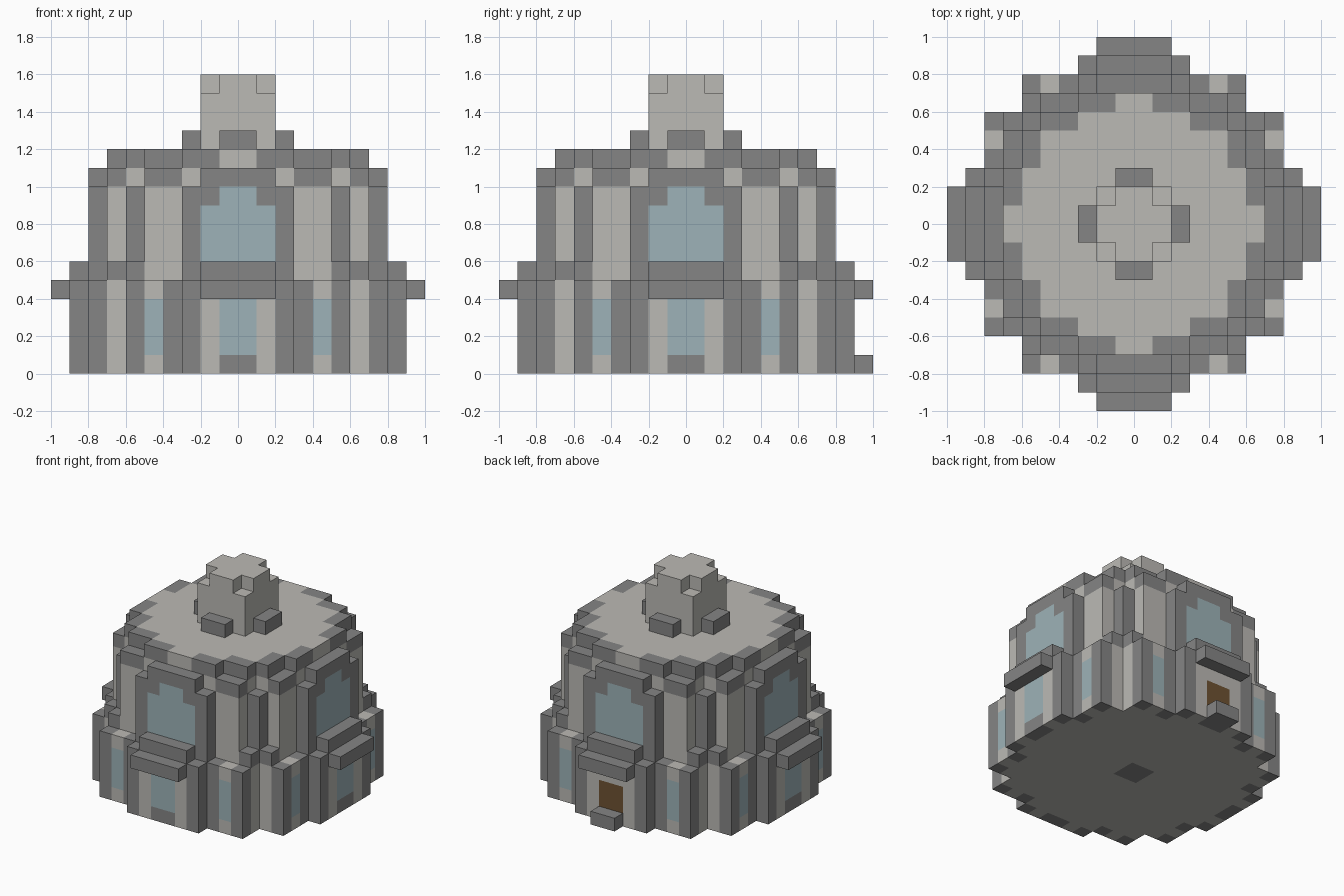
import bpy
import bmesh
from mathutils import Matrix, Vector
from math import pi

cube = bpy.data.objects.get("Cube")
if cube:
    bpy.data.objects.remove(cube, do_unlink=True)

UNIT = 0.1
ALL = (0, 1, 2, 3)      # front, +x side, back, -x side
BACK = (2,)
NOT_BACK = (0, 1, 3)


def material(name, rgb):
    m = bpy.data.materials.new(name)
    m.use_nodes = True
    color = (*rgb, 1)
    m.diffuse_color = color
    m.node_tree.nodes["Principled BSDF"].inputs["Base Color"].default_value = color
    return m


pale = material("pale_stone", (0.50, 0.49, 0.46))
grey = material("grey_stone", (0.235, 0.235, 0.235))
glass = material("blue_glass", (0.34, 0.45, 0.48))
wood = material("brown_wood", (0.155, 0.085, 0.032))


def part(name, mat, *blocks, sides=ALL, mirror=False):
    """Blocks are (across from, to, outward from, to, height from, to) on one side."""
    bm = bmesh.new()
    for a0, a1, d0, d1, z0, z1 in blocks:
        spans = [(a0, a1), (-a1, -a0)] if mirror else [(a0, a1)]
        for s0, s1 in spans:
            size = Vector((s1 - s0, d1 - d0, z1 - z0)) * UNIT
            mid = Vector((s0 + s1, -d0 - d1, z0 + z1)) * UNIT / 2
            for k in sides:
                place = (Matrix.Rotation(k * pi / 2, 4, 'Z') @ Matrix.Translation(mid)
                         @ Matrix.Diagonal((*size, 1)))
                bmesh.ops.create_cube(bm, size=1, matrix=place)
    mesh = bpy.data.meshes.new(name)
    bm.to_mesh(mesh)
    bm.free()
    mesh.materials.append(mat)
    obj = bpy.data.objects.new(name, mesh)
    bpy.context.collection.objects.link(obj)
    return obj


# Lower storey: body laid pinwheel fashion round a central stone
part("lower_body", pale, (-1, 6, 1, 6, 0, 5), (-6, 6, 6, 7, 0, 5), (-3, 3, 7, 8, 0, 5))
part("centre_stone", grey, (-1, 1, -1, 1, 0, 5), sides=(0,))
part("lower_posts", grey, (2, 3, 8, 9, 0, 5), (3, 4, 7, 8, 0, 5), (5, 6, 7, 8, 0, 5), mirror=True)
part("lower_window_surround", pale, (4, 5, 7, 8, 0, 1), (4, 5, 7, 8, 4, 5), mirror=True)
part("lower_side_windows", glass, (4, 5, 7, 8, 1, 4), mirror=True)
part("corner_coping", grey, (5, 6, 6, 7, 5, 6), mirror=True)

# Lower bays with windows, and the door at the back
part("bay_wall", pale, (1, 2, 8, 9, 0, 4), mirror=True)
part("bay_sill", grey, (-1, 1, 8, 9, 0, 1), sides=NOT_BACK)
part("bay_window", glass, (-1, 1, 8, 9, 1, 4), sides=NOT_BACK)
part("door_step", grey, (-1, 1, 8, 10, 0, 1), sides=BACK)
part("door", wood, (-1, 1, 8, 9, 1, 3), sides=BACK)
part("door_lintel", pale, (-1, 1, 8, 9, 3, 4), sides=BACK)
part("bay_band", grey, (-2, 2, 8, 9, 4, 6))
part("bay_ledge", grey, (-2, 2, 9, 10, 4, 5))

# Upper storey
part("upper_body", pale, (-5, 5, -5, 5, 5, 12), sides=(0,))
part("upper_walls", pale, (-5, 5, 5, 6, 5, 11), (-5, 5, 6, 7, 5, 10), (-3, 3, 6, 7, 10, 11))
part("corner_pillars", grey, (5, 6, 5, 6, 5, 10))
part("wall_cornice", grey, (3, 5, 6, 7, 10, 11), mirror=True)

# Upper bays with arched windows
part("upper_bay_posts", grey, (2, 3, 7, 8, 5, 10), (1, 2, 7, 8, 9, 10), mirror=True)
part("upper_bay_head", grey, (-2, 2, 7, 8, 10, 11))
part("arched_window", glass, (-2, 2, 7, 8, 5, 9), (-1, 1, 7, 8, 9, 10))

# Roof and its stepped rim
part("roof", pale, (-3, 3, 5, 6, 11, 12), (-1, 1, 6, 7, 11, 12))
part("roof_rim", grey, (1, 3, 6, 7, 11, 12), (3, 5, 5, 6, 11, 12), mirror=True)

# Turret
part("turret", pale, (-2, 2, -2, 2, 12, 15), (-1, 1, -1, 1, 15, 16), sides=(0,))
part("turret_cap_arms", pale, (-1, 1, 1, 2, 15, 16))
part("turret_feet", grey, (-1, 1, 2, 3, 12, 13))
